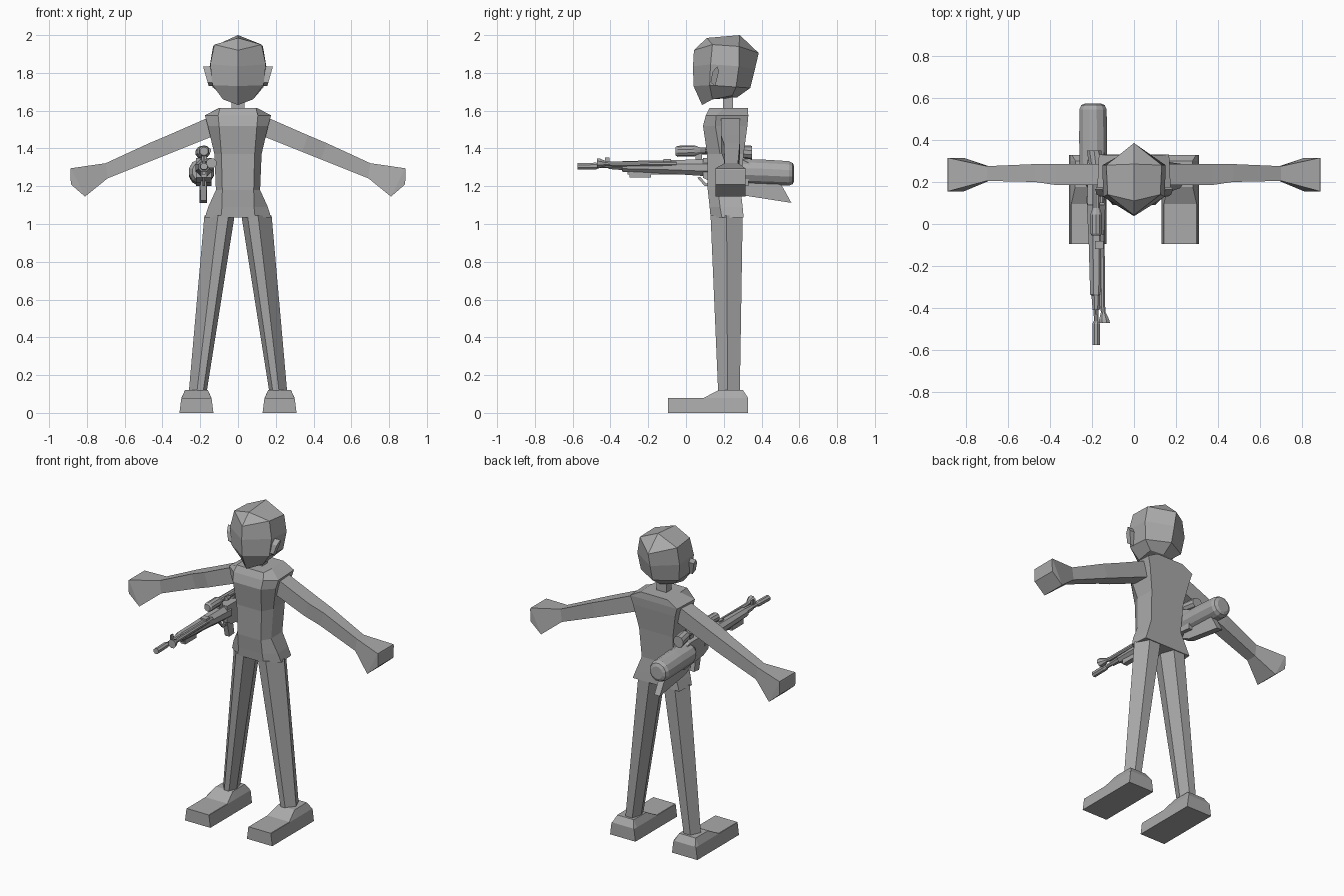
import bpy, bmesh, math

grey = bpy.data.materials.new("plain grey")
grey.diffuse_color = (0.4, 0.4, 0.4, 1)


def loft(name, rings, mirror=False):
    """Skin a list of equal-length closed rings and cap both ends."""
    bm = bmesh.new()
    vs = [[bm.verts.new(p) for p in r] for r in rings]
    n = len(rings[0])
    for a, b in zip(vs, vs[1:]):
        for i in range(n):
            j = (i + 1) % n
            bm.faces.new((a[i], a[j], b[j], b[i]))
    bm.faces.new(vs[0])
    bm.faces.new(vs[-1])
    bmesh.ops.remove_doubles(bm, verts=bm.verts, dist=0.0005)
    bmesh.ops.dissolve_degenerate(bm, edges=bm.edges, dist=0.0005)
    bmesh.ops.recalc_face_normals(bm, faces=bm.faces)
    me = bpy.data.meshes.new(name)
    bm.to_mesh(me)
    bm.free()
    ob = bpy.data.objects.new(name, me)
    bpy.context.collection.objects.link(ob)
    me.materials.append(grey)
    if mirror:
        ob.modifiers.new("mirror", 'MIRROR').use_mirror_merge = False
    return ob


def tube(name, sections, sides=10):
    """Turned part along y; sections are (x, y, z, radius)."""
    rings = []
    for x, y, z, r in sections:
        rings.append([(x + r * math.cos(t), y, z + r * math.sin(t))
                      for t in (2 * math.pi * (k + 0.5) / sides for k in range(sides))])
    return loft(name, rings)


def plate(name, x0, x1, profile):
    """Side profile (y, z) extruded across x."""
    return loft(name, [[(x, y, z) for y, z in profile] for x in (x0, x1)])


def box(name, x0, x1, y0, y1, z0, z1):
    return plate(name, x0, x1, [(y0, z0), (y1, z0), (y1, z1), (y0, z1)])


# Head: front point, front side, back side, back point at each level
def head_ring(f, a, b, k):
    return [(0, *f), a, b, (0, *k), (-b[0], *b[1:]), (-a[0], *a[1:])]


loft("head", [
    head_ring((.085, 1.63), (.08, .14, 1.66), (.08, .245, 1.68), (.27, 1.67)),
    head_ring((.04, 1.73), (.135, .125, 1.735), (.135, .265, 1.725), (.34, 1.72)),
    head_ring((.037, 1.835), (.147, .13, 1.845), (.15, .28, 1.835), (.365, 1.82)),
    head_ring((.042, 1.92), (.125, .14, 1.95), (.132, .28, 1.94), (.385, 1.905)),
    head_ring((.11, 1.985), (0, .11, 1.985), (0, .285, 2.0), (.285, 2.0)),
])

# Ears
ear = [(.165, 1.835), (.175, 1.81), (.155, 1.73), (.13, 1.75), (.14, 1.805)]
loft("ear", [[(.125, y, z) for y, z in ear],
             [(.155 + (z - 1.73) * .29, y, z) for y, z in ear]], True)

# Neck
box("neck", -.035, .035, .195, .25, 1.59, 1.71)


# Torso: front, side and back half-widths with their depths
def torso_ring(z, xf, yf, xs, ys, xb, yb):
    half = [(xf, yf, z), (xs, ys, z), (xb, yb, z)]
    return half + [(-x, y, z) for x, y, z in reversed(half)]


loft("torso", [
    torso_ring(1.035, .09, .13, .175, .19, .165, .305),
    torso_ring(1.09, .085, .125, .158, .18, .145, .30),
    torso_ring(1.18, .083, .115, .117, .17, .112, .29),
    torso_ring(1.37, .088, .112, .125, .18, .12, .305),
    torso_ring(1.52, .10, .09, .16, .155, .15, .325),
    torso_ring(1.575, .105, .105, .175, .16, .167, .33),
    torso_ring(1.615, .095, .125, .10, .2, .095, .327),
])


# Arms and flared hands; each ring is a slanted rectangle
def arm_ring(xt, zt, xb, zb, y0, y1):
    return [(xt, y0, zt), (xt, y1, zt), (xb, y1, zb), (xb, y0, zb)]


loft("arm", [
    arm_ring(.13, 1.575, .12, 1.47, .185, .285),
    arm_ring(.37, 1.47, .34, 1.382, .185, .285),
    arm_ring(.47, 1.428, .44, 1.342, .20, .285),
    arm_ring(.70, 1.322, .69, 1.242, .205, .275),
], True)
loft("hand", [
    arm_ring(.70, 1.322, .69, 1.242, .205, .275),
    arm_ring(.885, 1.295, .81, 1.145, .155, .315),
    arm_ring(.887, 1.285, .885, 1.21, .155, .315),
], True)


# Legs: six-sided, narrow front and back facets
def leg_ring(z, xi, xo, y0, ym, y1):
    w = xo - xi
    return [(xi + .2 * w, y0, z), (xi + .55 * w, y0, z), (xo, ym, z),
            (xi + .7 * w, y1, z), (xi + .2 * w, y1, z), (xi, ym, z)]


loft("leg", [leg_ring(1.045, .018, .178, .13, .215, .30),
             leg_ring(.115, .165, .26, .17, .22, .285)], True)


# Feet: sections from toe to heel
def foot_ring(y, zt, w):
    c = .22
    return [(c - .09, y, 0), (c + .09, y, 0), (c + .08, y, .078),
            (c + w, y, zt), (c - w, y, zt), (c - .08, y, .078)]


loft("foot", [foot_ring(-.095, .08, .078), foot_ring(.095, .08, .078),
              foot_ring(.175, .122, .06), foot_ring(.30, .122, .058),
              foot_ring(.328, .08, .075)], True)

# Rifle carried under the arm, pointing forward
GX = -.18
tube("rifle_barrel", [(GX, -.49, 1.307, .012), (GX, -.2, 1.307, .014)], 8)
tube("rifle_muzzle", [(GX, -.575, 1.305, .019), (GX, -.475, 1.307, .019),
                      (GX, -.46, 1.307, .012)], 8)
tube("rifle_handguard", [(GX, -.41, 1.308, .018), (GX, -.34, 1.308, .024),
                         (GX, -.335, 1.305, .031), (GX, -.1, 1.302, .038),
                         (GX, .13, 1.298, .05)], 8)
plate("rifle_receiver", -.222, -.14,
      [(.09, 1.245), (.14, 1.22), (.33, 1.20), (.34, 1.32), (.28, 1.35), (.09, 1.35)])
tube("rifle_rear_cylinder", [(-.193, .24, 1.278, .05), (-.193, .27, 1.278, .068),
                             (-.194, .40, 1.275, .069), (-.195, .545, 1.268, .067),
                             (-.195, .565, 1.267, .058), (-.195, .573, 1.266, .04)], 12)
plate("rifle_stock", -.205, -.165,
      [(.26, 1.22), (.50, 1.21), (.515, 1.19), (.558, 1.112), (.30, 1.152), (.24, 1.18)])
plate("rifle_grip", -.198, -.166, [(.12, 1.25), (.18, 1.24), (.20, 1.13), (.15, 1.125)])

# Trigger guard
plate("trigger_guard", -.187, -.175,
      [(.06, 1.245), (.075, 1.25), (.105, 1.215), (.15, 1.22), (.15, 1.205), (.10, 1.2)])

# Fore grip block and rail
box("fore_grip", -.197, -.165, -.30, -.185, 1.247, 1.282)
box("fore_grip_rail", -.19, -.172, -.31, .06, 1.262, 1.29)

# Scope with two mounts
tube("scope", [(GX, -.055, 1.385, .022), (GX, -.045, 1.385, .029), (GX, .045, 1.387, .029),
               (GX, .075, 1.387, .018), (GX, .24, 1.385, .018), (GX, .27, 1.383, .034),
               (-.19, .35, 1.378, .036)], 10)
for i, y in enumerate((.05, .2)):
    box("scope_mount_%d" % (i + 1), -.192, -.168, y, y + .035, 1.335, 1.385)
tube("scope_knob", [(-.155, .10, 1.39, .014), (-.155, .13, 1.39, .014)], 8)

# Folded support leg with flared foot beside the barrel
tube("support_leg", [(-.14, -.47, 1.322, .028), (-.142, -.455, 1.322, .026),
                     (-.146, -.42, 1.32, .012), (-.15, -.39, 1.318, .014),
                     (-.152, -.05, 1.32, .013)], 8)
box("support_leg_bracket", -.185, -.145, -.12, -.08, 1.305, 1.345)
box("front_sight", -.184, -.176, -.43, -.405, 1.31, 1.352)
